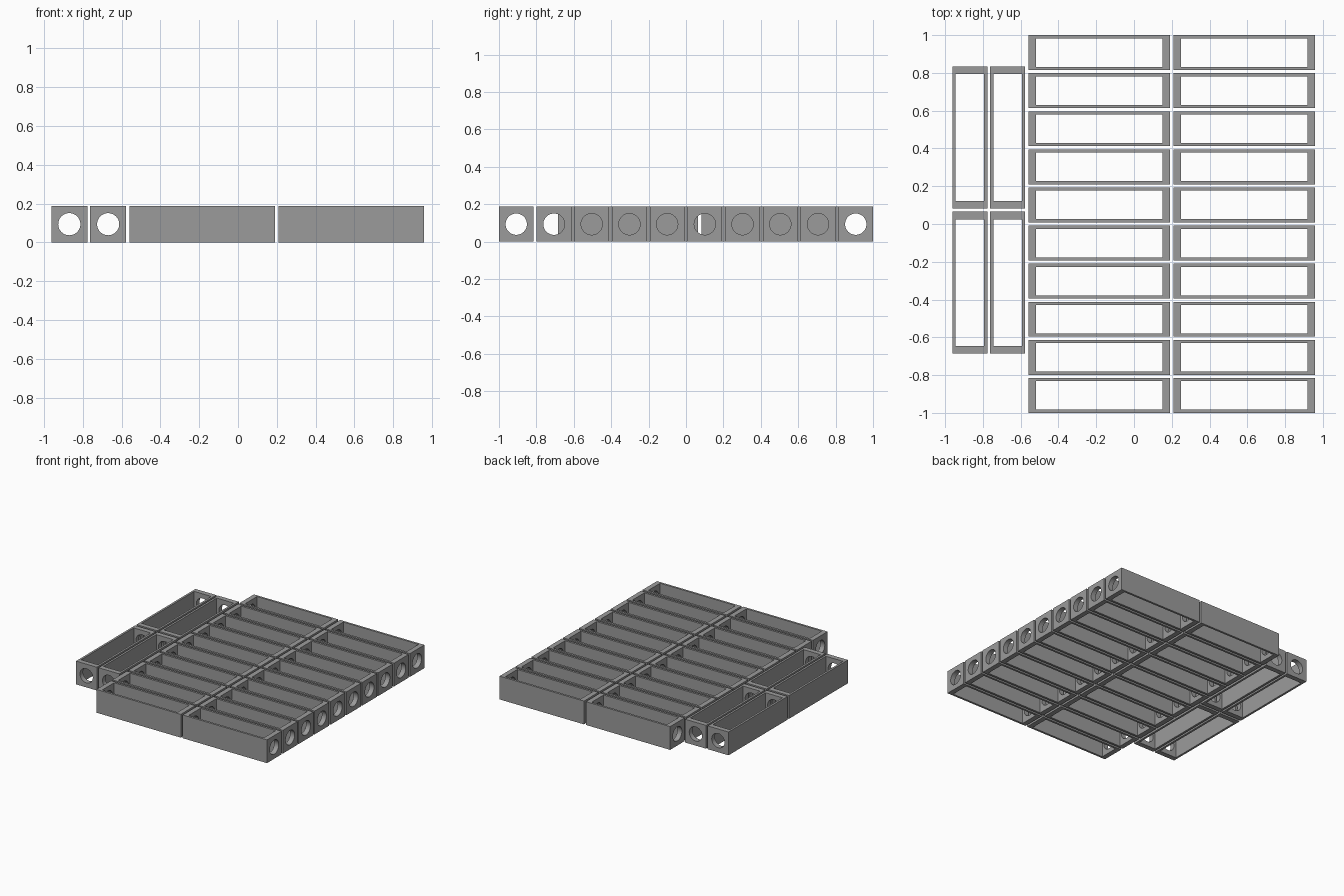
import bpy, math

if "Cube" in bpy.data.objects:
    bpy.data.objects.remove(bpy.data.objects["Cube"])

# Shared dimensions
LENGTH, WIDTH, HEIGHT = 0.75, 0.185, 0.187
END_WALL, SIDE_WALL = 0.04, 0.017
HOLE_RADIUS = 0.057

grey = bpy.data.materials.new("plain grey")
grey.diffuse_color = (0.33, 0.33, 0.33, 1)
grey.use_nodes = True
grey.node_tree.nodes["Principled BSDF"].inputs["Base Color"].default_value = grey.diffuse_color


def box(name, size):
    bpy.ops.mesh.primitive_cube_add(size=1, location=(0, 0, HEIGHT / 2))
    ob = bpy.context.object
    ob.name = name
    ob.scale = size
    bpy.ops.object.transform_apply(location=True, rotation=False, scale=True)
    return ob


def cut(ob, cutter):
    mod = ob.modifiers.new("cut", 'BOOLEAN')
    mod.operation = 'DIFFERENCE'
    mod.solver = 'EXACT'
    mod.object = cutter
    bpy.context.view_layer.objects.active = ob
    bpy.ops.object.modifier_apply(modifier=mod.name)
    bpy.data.objects.remove(cutter)


# One frame: open above and below, with a round hole through each end wall
frame = box("frame_pattern", (LENGTH, WIDTH, HEIGHT))
cut(frame, box("opening_cutter", (LENGTH - 2 * END_WALL, WIDTH - 2 * SIDE_WALL, 1)))
bpy.ops.mesh.primitive_cylinder_add(vertices=48, radius=HOLE_RADIUS, depth=2,
                                    location=(0, 0, HEIGHT / 2),
                                    rotation=(0, math.pi / 2, 0))
cut(frame, bpy.context.object)

bpy.ops.object.select_all(action='DESELECT')
frame.select_set(True)
bpy.context.view_layer.objects.active = frame
bpy.ops.object.shade_smooth_by_angle(angle=math.radians(30))
mesh = frame.data
mesh.name = "frame"
mesh.materials.clear()
mesh.materials.append(grey)


def place(name, x, y, turn=0.0):
    ob = bpy.data.objects.new(name, mesh)
    ob.location = (x, y, 0)
    ob.rotation_euler.z = turn
    bpy.context.collection.objects.link(ob)


# Two columns of ten lengthwise frames
pitch = (2 - WIDTH) / 9
for col, x in enumerate((-0.184, 0.583)):
    for row in range(10):
        place(f"frame_{col + 1}_{row + 1}", x, -1 + WIDTH / 2 + row * pitch)

# Four crosswise frames on the left
for col, x in enumerate((-0.869, -0.669)):
    for row, y in enumerate((-0.31, 0.458)):
        place(f"cross_frame_{col + 1}_{row + 1}", x, y, math.pi / 2)

bpy.data.objects.remove(frame)
